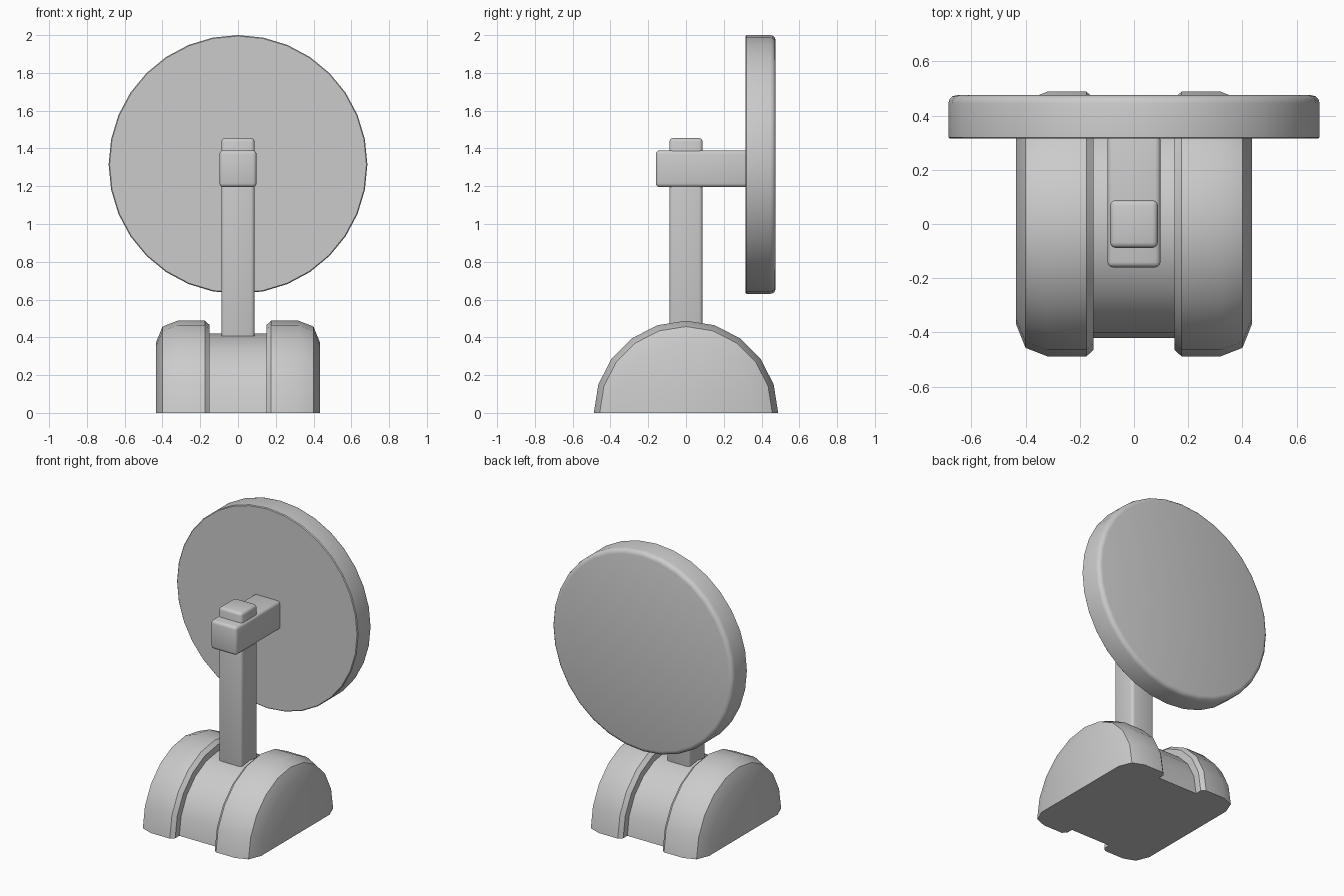
import bpy, bmesh
from math import pi, sin, cos, radians

if "Cube" in bpy.data.objects:
    bpy.data.objects.remove(bpy.data.objects["Cube"])


def finish(name, bm, angle=30):
    bmesh.ops.recalc_face_normals(bm, faces=bm.faces)
    mesh = bpy.data.meshes.new(name)
    bm.to_mesh(mesh)
    bm.free()
    obj = bpy.data.objects.new(name, mesh)
    bpy.context.collection.objects.link(obj)
    bpy.ops.object.select_all(action='DESELECT')
    obj.select_set(True)
    bpy.context.view_layer.objects.active = obj
    bpy.ops.object.shade_smooth_by_angle(angle=radians(angle))
    return obj


def lathe(name, profile, steps, sweep, axis, centre=(0, 0, 0), angle=30):
    """Sweep (along, radius) points around the x or y axis and close the ends."""
    bm = bmesh.new()
    full = sweep > 2 * pi - 0.01
    count = steps if full else steps + 1
    rings = []
    for i in range(count):
        a = sweep * i / steps
        ring = []
        for t, r in profile:
            p = (t, r * cos(a), r * sin(a)) if axis == 'x' else (r * cos(a), t, r * sin(a))
            ring.append(bm.verts.new([p[k] + centre[k] for k in range(3)]))
        rings.append(ring)
    for i in range(steps):
        a, b = rings[i], rings[(i + 1) % count]
        for j in range(len(profile) - 1):
            bm.faces.new((a[j], a[j + 1], b[j + 1], b[j]))
    for j in (0, -1):
        bm.faces.new([ring[j] for ring in rings])
    if not full:
        bm.faces.new(rings[0] + rings[-1][::-1])   # flat underside
    return finish(name, bm, angle)


def rounded_box(name, lo, hi, bevel):
    bm = bmesh.new()
    bmesh.ops.create_cube(bm, size=1)
    for v in bm.verts:
        v.co = [(lo[k] + hi[k]) / 2 + v.co[k] * (hi[k] - lo[k]) for k in range(3)]
    bmesh.ops.bevel(bm, geom=bm.edges[:], offset=bevel, segments=3,
                    profile=0.5, affect='EDGES')
    return finish(name, bm, 40)


# Base: half drum with two fat rims and a narrower hub between them
half = [(0.15, 0.42), (0.15, 0.465), (0.175, 0.488), (0.32, 0.488),
        (0.40, 0.457), (0.435, 0.37)]
profile = [(-x, r) for x, r in reversed(half)] + half
lathe("base", profile, 10, pi, 'x')

# Upright post and the arm crossing it
rounded_box("post", (-0.088, -0.088, 0.33), (0.088, 0.088, 1.455), 0.02)
rounded_box("arm", (-0.098, -0.16, 1.195), (0.098, 0.33, 1.39), 0.02)

# Round plate: crisp front rim, rounded back rim
plate = [(0.315, 0.68), (0.32, 0.685), (0.445, 0.685), (0.46, 0.681),
         (0.471, 0.67), (0.475, 0.655)]
lathe("round_plate", plate, 32, 2 * pi, 'y', (0, 0, 1.315), 40)
